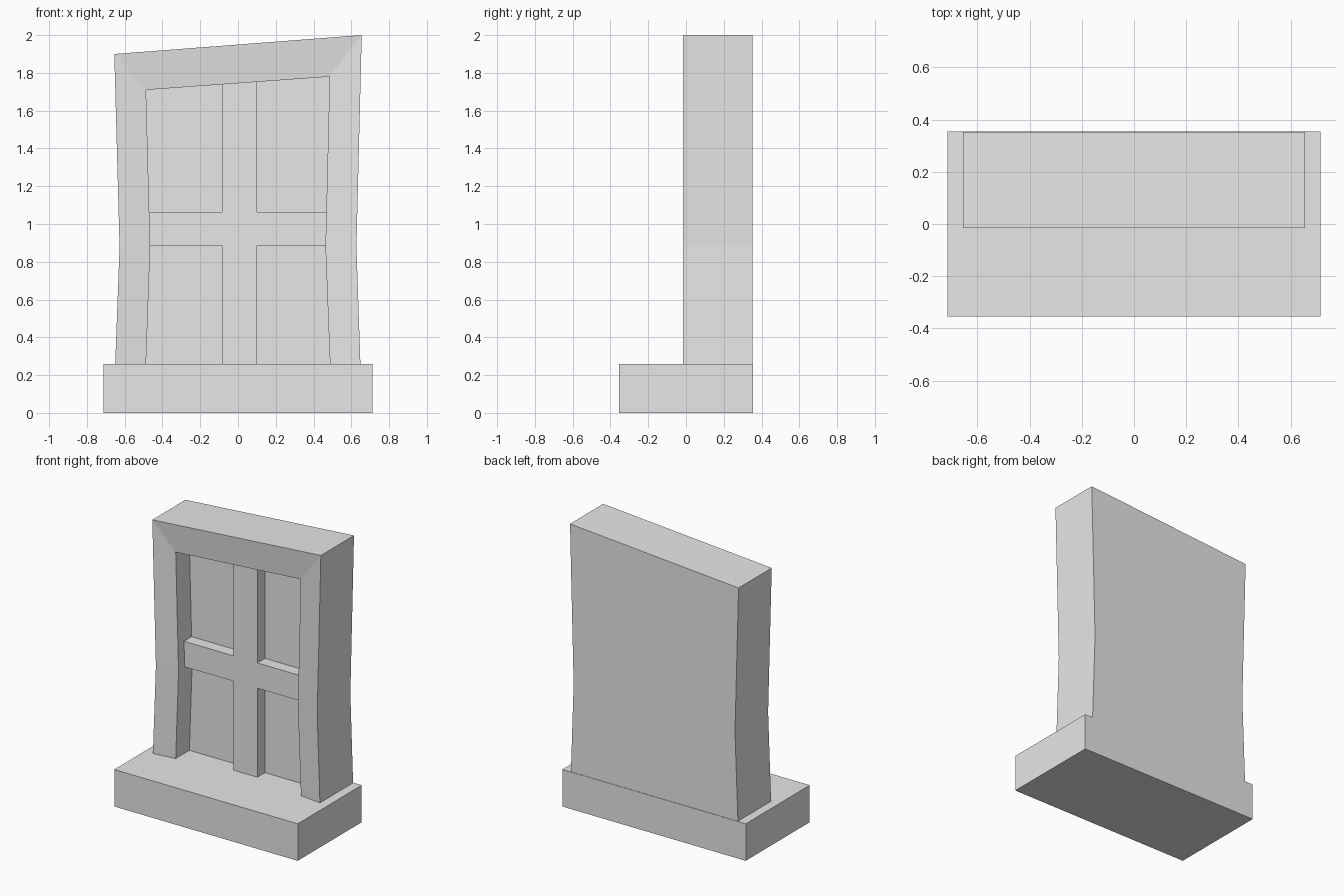
import bpy
import bmesh

default = bpy.data.objects.get("Cube")
if default:
    bpy.data.objects.remove(default, do_unlink=True)

# Single grey for the whole window
grey = bpy.data.materials.new("plain_grey")
grey.use_nodes = True
grey.diffuse_color = (0.8, 0.8, 0.8, 1)
grey.node_tree.nodes["Principled BSDF"].inputs["Base Color"].default_value = (0.8, 0.8, 0.8, 1)


def finish(name, bm):
    bmesh.ops.recalc_face_normals(bm, faces=bm.faces)
    mesh = bpy.data.meshes.new(name)
    bm.to_mesh(mesh)
    bm.free()
    mesh.materials.append(grey)
    obj = bpy.data.objects.new(name, mesh)
    bpy.context.scene.collection.objects.link(obj)
    return obj


def box(name, low, high):
    bm = bmesh.new()
    bmesh.ops.create_cube(bm, size=1)
    for v in bm.verts:
        v.co = [high[i] if v.co[i] > 0 else low[i] for i in range(3)]
    return finish(name, bm)


SILL_TOP = 0.26
BACK, FRONT, LIP, PANE = 0.352, -0.016, 0.004, 0.156

# Window sill
box("sill", (-0.713, -0.355, 0), (0.713, 0.355, SILL_TOP))

# Pinched, slanted frame: outer and inner outlines from right foot to left foot
outer = [(-0.65, SILL_TOP), (-0.627, 0.88), (-0.655, 1.90),
         (0.655, 2.0), (0.627, 0.88), (0.648, SILL_TOP)]
inner = [(-0.487, SILL_TOP), (-0.465, 0.88), (-0.487, 1.71),
         (0.485, 1.78), (0.463, 0.88), (0.487, SILL_TOP)]

bm = bmesh.new()
rings = []
for (ox, oz), (ix, iz) in zip(outer, inner):
    section = [(ox, BACK, oz), (ox, FRONT, oz), (ix, LIP, iz), (ix, PANE, iz)]
    rings.append([bm.verts.new(p) for p in section])
for a, b in zip(rings, rings[1:]):
    for k in range(3):
        bm.faces.new((a[k], a[k + 1], b[k + 1], b[k]))
bm.faces.new([r[0] for r in rings])          # back wall
bm.faces.new([r[3] for r in rings])          # recessed pane
bm.faces.new(rings[0] + rings[-1][::-1])     # underside
finish("frame_and_pane", bm)

# Glazing bars, their hidden ends sunk into the frame
BAR_FRONT, BAR_BACK = 0.072, 0.17
box("upright_bar", (-0.085, BAR_FRONT, SILL_TOP), (0.10, BAR_BACK, 1.80))
for name, x0, x1 in (("right_cross_bar", -0.50, -0.085), ("left_cross_bar", 0.10, 0.50)):
    box(name, (x0, BAR_FRONT, 0.885), (x1, BAR_BACK, 1.063))
